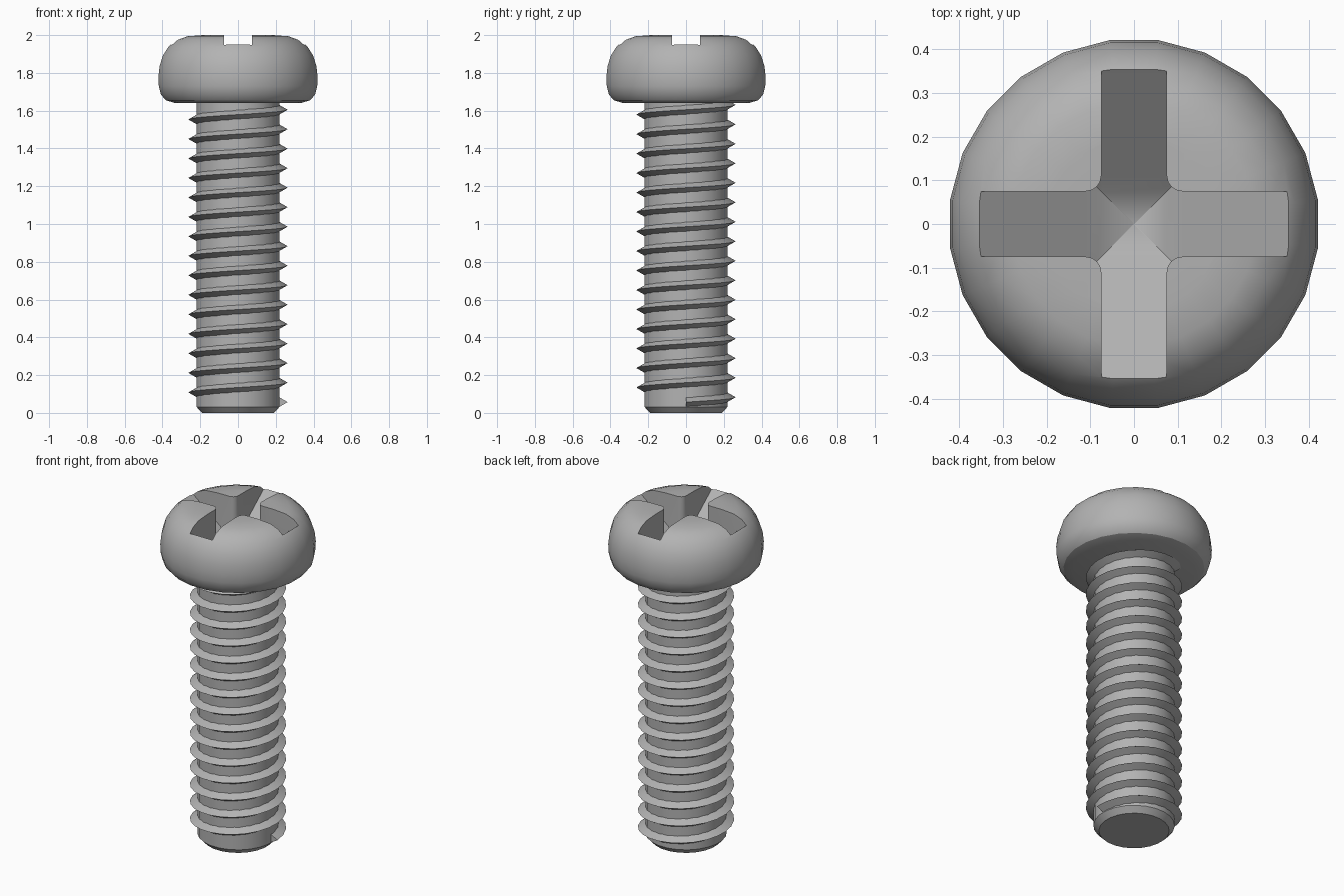
import bpy, bmesh
from math import cos, sin, pi, radians, sqrt

cube = bpy.data.objects.get("Cube")
if cube:
    bpy.data.objects.remove(cube)

steel = bpy.data.materials.new("steel_grey")
steel.use_nodes = True
GREY = (0.45, 0.45, 0.45, 1)
steel.diffuse_color = GREY
steel.node_tree.nodes["Principled BSDF"].inputs["Base Color"].default_value = GREY


def finish(name, bm):
    """Turn a bmesh into a named object with outward normals."""
    bmesh.ops.remove_doubles(bm, verts=bm.verts[:], dist=1e-5)
    bmesh.ops.recalc_face_normals(bm, faces=bm.faces[:])
    mesh = bpy.data.meshes.new(name)
    bm.to_mesh(mesh)
    bm.free()
    mesh.materials.append(steel)
    obj = bpy.data.objects.new(name, mesh)
    bpy.context.collection.objects.link(obj)
    return obj


def skin(name, rings):
    """Join rings of points into a closed solid."""
    bm = bmesh.new()
    rings = [[bm.verts.new(p) for p in ring] for ring in rings]
    n = len(rings[0])
    for a, b in zip(rings, rings[1:]):
        for i in range(n):
            j = (i + 1) % n
            bm.faces.new((a[i], a[j], b[j], b[i]))
    bm.faces.new(rings[0])
    bm.faces.new(rings[-1])
    return finish(name, bm)


def lathe(name, profile, sides):
    """Revolve (radius, z) points, with flats facing the axes."""
    angles = [2 * pi * (i + 0.5) / sides for i in range(sides)]
    return skin(name, [[(r * cos(a), r * sin(a), z) for a in angles] for r, z in profile])


def select_only(obj):
    bpy.ops.object.select_all(action='DESELECT')
    obj.select_set(True)
    bpy.context.view_layer.objects.active = obj


def boolean(obj, tool, operation):
    """Apply a boolean and discard the tool."""
    mod = obj.modifiers.new("cut", 'BOOLEAN')
    mod.operation = operation
    mod.solver = 'EXACT'
    mod.object = tool
    select_only(obj)
    bpy.ops.object.modifier_apply(modifier=mod.name)
    bpy.data.objects.remove(tool)


# Rounded pan head
head = lathe("head", [
    (0.001, 1.64), (0.335, 1.64), (0.385, 1.655), (0.412, 1.685), (0.423, 1.73),
    (0.425, 1.78), (0.419, 1.835), (0.402, 1.89), (0.372, 1.938), (0.33, 1.975),
    (0.28, 1.994), (0.2, 2.0), (0.001, 2.0)], 24)

# Cross recess: plus-shaped prism with rounded inner corners
HALF, REACH, FILLET = 0.075, 0.357, 0.035
outline = []
for k in range(4):
    quarter = [(REACH, -HALF), (REACH, HALF)]
    c = HALF + FILLET
    for s in range(5):
        t = radians(270 - 90 * s / 4)
        quarter.append((c + FILLET * cos(t), c + FILLET * sin(t)))
    ca, sa = cos(k * pi / 2), sin(k * pi / 2)
    outline += [(x * ca - y * sa, x * sa + y * ca) for x, y in quarter]
recess = skin("recess_cutter", [[(x, y, z) for x, y in outline] for z in (1.6, 2.2)])

# Floors of the recess slope down to a pyramid-shaped pit
pit = lathe("pit_cutter", [(w * sqrt(2), z) for w, z in (
    (0.001, 1.685), (0.072, 1.725), (0.345, 1.943), (0.6, 2.15))], 4)
boolean(recess, pit, 'INTERSECT')
boolean(head, recess, 'DIFFERENCE')

# Shaft with a chamfered tip
shaft = lathe("shaft", [(0.192, 0), (0.222, 0.032), (0.222, 1.66)], 24)

# Right-handed V thread, starting on the +x side
PITCH, TURNS, STEPS, START = 0.1032, 15.4, 24, 0.057
section = [(0.212, -0.029), (0.263, 0), (0.212, 0.029)]
rings = []
for i in range(int(TURNS * STEPS) + 1):
    a = 2 * pi * i / STEPS
    z0 = START + PITCH * i / STEPS
    rings.append([(r * cos(a), r * sin(a), z0 + dz) for r, dz in section])
thread = skin("thread", rings)

for obj in (head, shaft, thread):
    select_only(obj)
    bpy.ops.object.shade_smooth_by_angle(angle=radians(30))
